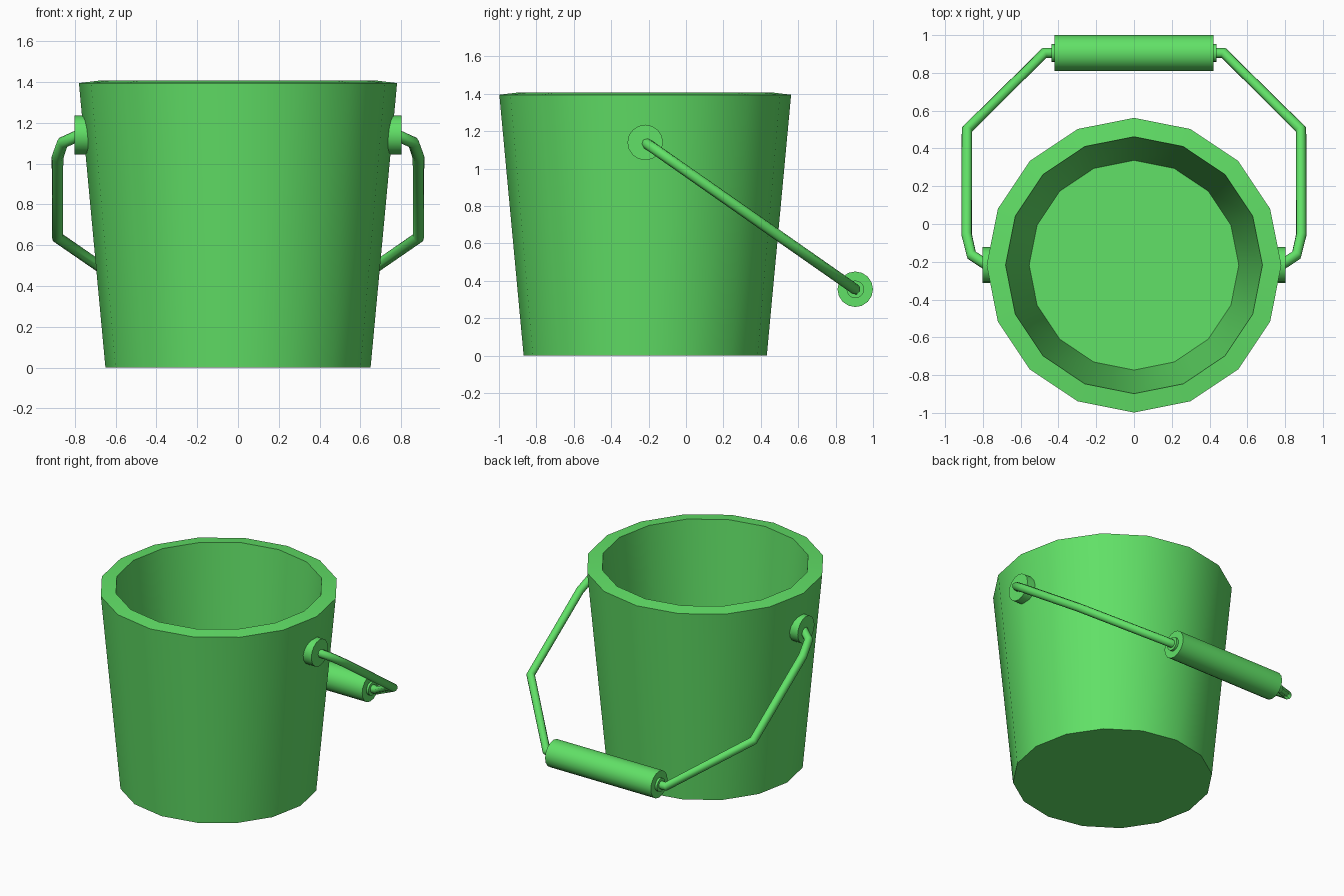
import bpy, bmesh, math
from mathutils import Matrix, Vector

cube = bpy.data.objects.get("Cube")
if cube:
    bpy.data.objects.remove(cube, do_unlink=True)

GREEN = (0.12, 0.75, 0.135, 1)
mat = bpy.data.materials.new("bright green")
mat.use_nodes = True
mat.diffuse_color = GREEN
mat.node_tree.nodes["Principled BSDF"].inputs["Base Color"].default_value = GREEN

BUCKET_Y = -0.218
PIVOT_Z = 1.14
GRIP_Y, GRIP_Z = 0.905, 0.355


def finish(obj):
    """Assign the colour and smooth the rounded surfaces."""
    obj.data.materials.clear()
    obj.data.materials.append(mat)
    bpy.ops.object.select_all(action="DESELECT")
    obj.select_set(True)
    bpy.context.view_layer.objects.active = obj
    bpy.ops.object.shade_smooth_by_angle(angle=math.radians(50))


def lathe(name, profile, sides, location, along_x=False):
    """Revolve (radius, height) points; the first and last rings are capped."""
    bm = bmesh.new()
    rings = []
    for r, h in profile:
        rings.append([bm.verts.new((r * math.cos(a), r * math.sin(a), h))
                      for a in (math.tau * i / sides for i in range(sides))])
    for low, high in zip(rings, rings[1:]):
        for i in range(sides):
            j = (i + 1) % sides
            bm.faces.new((low[i], low[j], high[j], high[i]))
    bm.faces.new(rings[0][::-1])
    bm.faces.new(rings[-1])
    if along_x:
        bm.transform(Matrix.Rotation(math.pi / 2, 4, "Y"))
    bmesh.ops.recalc_face_normals(bm, faces=bm.faces)
    mesh = bpy.data.meshes.new(name)
    bm.to_mesh(mesh)
    bm.free()
    obj = bpy.data.objects.new(name, mesh)
    obj.location = location
    bpy.context.collection.objects.link(obj)
    finish(obj)


def wire(name, points, radius):
    """Round bar following straight segments."""
    curve = bpy.data.curves.new(name, "CURVE")
    curve.dimensions = "3D"
    curve.bevel_depth = radius
    curve.bevel_resolution = 2
    curve.use_fill_caps = True
    spline = curve.splines.new("POLY")
    spline.points.add(len(points) - 1)
    for point, co in zip(spline.points, points):
        point.co = (*co, 1)
    obj = bpy.data.objects.new(name, curve)
    bpy.context.collection.objects.link(obj)
    bpy.ops.object.select_all(action="DESELECT")
    obj.select_set(True)
    bpy.context.view_layer.objects.active = obj
    bpy.ops.object.convert(target="MESH")
    finish(bpy.context.view_layer.objects.active)


# Hollow tapered bucket with a thick rim
lathe("bucket", [(0.65, 0), (0.78, 1.395), (0.68, 1.407), (0.555, 0.06)],
      16, (0, BUCKET_Y, 0))

# Grip with a small collar at each end
lathe("grip", [(0.047, -0.436), (0.047, -0.42), (0.095, -0.42),
               (0.095, 0.42), (0.047, 0.42), (0.047, 0.436)],
      16, (0, GRIP_Y, GRIP_Z), along_x=True)

# Handle wire outline in its own tilted plane, as (x, y)
slope = (GRIP_Z - PIVOT_Z) / (GRIP_Y - BUCKET_Y)
outline = [(0.74, -0.218), (0.79, -0.21), (0.86, -0.165), (0.885, -0.06),
           (0.885, 0.50), (0.475, 0.905), (0.40, 0.905)]

for side, sign in (("left", 1), ("right", -1)):
    lathe(side + "_handle_mount", [(0.095, -0.05), (0.095, 0.05)],
          16, (sign * 0.752, BUCKET_Y, PIVOT_Z), along_x=True)
    wire(side + "_handle_wire",
         [Vector((sign * x, y, PIVOT_Z + slope * (y - BUCKET_Y))) for x, y in outline],
         0.029)
